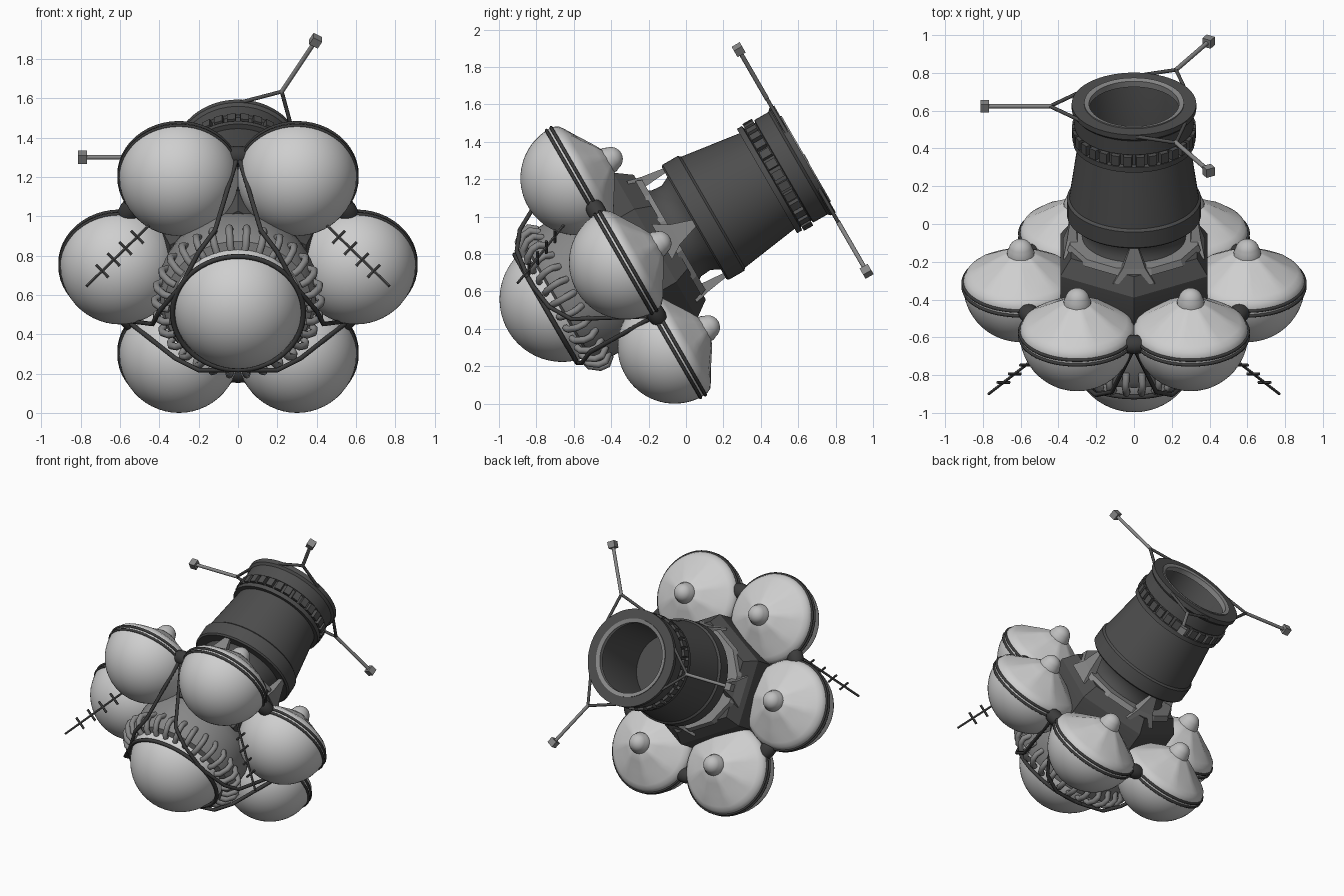
import bpy, bmesh, math
from mathutils import Matrix, Vector

if "Cube" in bpy.data.objects:
    bpy.data.objects.remove(bpy.data.objects["Cube"])

# The craft is built along local z, then tilted 30 degrees above horizontal
M = Matrix.Translation((0, 0, 0.94)) @ Matrix.Rotation(math.radians(-60), 4, 'X')
INV = M.inverted()


def mat(name, v):
    m = bpy.data.materials.new(name)
    m.diffuse_color = (v, v, v, 1)
    m.use_nodes = True
    m.node_tree.nodes["Principled BSDF"].inputs["Base Color"].default_value = m.diffuse_color
    return m


WHITE = mat("light_grey", 0.62)
CAP = mat("cap_grey", 0.52)
MID = mat("mid_grey", 0.24)
DARK = mat("dark_grey", 0.075)
BLACK = mat("near_black", 0.045)


def P(deg, r, s):
    a = math.radians(deg)
    return Vector((r * math.cos(a), -r * math.sin(a), s))


def finish(ob, m, angle=35):
    ob.data.materials.clear()
    ob.data.materials.append(m)
    ob.matrix_world = M
    bpy.ops.object.select_all(action='DESELECT')
    ob.select_set(True)
    bpy.context.view_layer.objects.active = ob
    if angle:
        bpy.ops.object.shade_smooth_by_angle(angle=math.radians(angle))
    return ob


def from_bm(name, bm, m, angle=35):
    bmesh.ops.recalc_face_normals(bm, faces=bm.faces)
    me = bpy.data.meshes.new(name)
    bm.to_mesh(me)
    bm.free()
    ob = bpy.data.objects.new(name, me)
    bpy.context.collection.objects.link(ob)
    return finish(ob, m, angle)


def lathe(name, prof, m, seg=64, c=Vector((0, 0, 0)), turn=0, angle=35, closed=False):
    """Revolve (radius, s[, facet]) points; facet blends the circle to an octagon."""
    bm = bmesh.new()
    rings = []
    for p in prof:
        r, s, f = p if len(p) == 3 else (*p, 0)
        if r < 1e-6:
            rings.append([bm.verts.new(c + Vector((0, 0, s)))])
            continue
        ring = []
        for i in range(seg):
            d = 360 * i / seg
            w = math.radians((d % 45) - 22.5)
            k = 1 - f * (1 - math.cos(math.pi / 8) / math.cos(w))
            ring.append(bm.verts.new(c + P(d + turn, r * k, s)))
        rings.append(ring)
    pairs = list(zip(rings, rings[1:]))
    if closed:
        pairs.append((rings[-1], rings[0]))
    for a, b in pairs:
        for i in range(seg):
            j = (i + 1) % seg
            q = [a[i % len(a)], a[j % len(a)], b[j % len(b)], b[i % len(b)]]
            bm.faces.new(list(dict.fromkeys(q)))
    return from_bm(name, bm, m, angle)


def torus(name, R, s, r, m, c=Vector((0, 0, 0)), seg=64):
    prof = [(R + r * math.cos(k * math.pi / 4), s + r * math.sin(k * math.pi / 4)) for k in range(8)]
    return lathe(name, prof, m, seg, c, angle=60, closed=True)


def tubes(name, paths, r, m, res=2):
    cu = bpy.data.curves.new(name, 'CURVE')
    cu.dimensions = '3D'
    cu.bevel_depth = r
    cu.bevel_resolution = res
    cu.use_fill_caps = True
    for pts in paths:
        sp = cu.splines.new('POLY')
        sp.points.add(len(pts) - 1)
        for q, v in zip(sp.points, pts):
            q.co = (*v, 1)
    ob = bpy.data.objects.new(name, cu)
    bpy.context.collection.objects.link(ob)
    bpy.ops.object.select_all(action='DESELECT')
    ob.select_set(True)
    bpy.context.view_layer.objects.active = ob
    bpy.ops.object.convert(target='MESH')
    return finish(bpy.context.object, m, 50)


def boxes(name, items, size, m):
    """Boxes at (angle, radius, s); size is radial, tangential, axial."""
    bm = bmesh.new()
    for d, r, s in items:
        mx = Matrix.Translation(P(d, r, s)) @ Matrix.Rotation(math.radians(-d), 4, 'Z') @ Matrix.Diagonal((*size, 1))
        bmesh.ops.create_cube(bm, size=1, matrix=mx)
    return from_bm(name, bm, m, 0)


def arc(r, s, a0, a1, n):
    return [(max(0, r * math.cos(math.radians(a0 + (a1 - a0) * i / n))),
             s + r * math.sin(math.radians(a0 + (a1 - a0) * i / n))) for i in range(n + 1)]


# Front sphere and its retaining ring
lathe("front_sphere", arc(0.335, -0.764, -90, 40, 26), WHITE)
torus("front_ring", 0.333, -0.865, 0.013, BLACK)

# Drum behind the sphere, with a crown of bent ribs
lathe("front_drum", [(0.325, -0.80), (0.375, -0.785), (0.395, -0.74), (0.40, -0.58), (0.38, -0.50), (0.30, -0.40)], MID)
tubes("drum_ribs", [[P(12 * i, 0.35, -0.825), P(12 * i, 0.385, -0.815), P(12 * i, 0.42, -0.77),
                     P(12 * i, 0.425, -0.73), P(12 * i, 0.39, -0.69)] for i in range(30)], 0.019, MID)

# Six tanks: hemisphere in front, softly faceted cone and cap behind
for i in range(6):
    a = 60 * i
    c = P(a, 0.6, 0)
    prof = arc(0.305, -0.37, -90, 0, 18) + [(0.302, -0.343), (0.29, -0.318), (0.268, -0.298, 0.3),
                                            (0.20, -0.257, 0.9), (0.13, -0.213, 1), (0.055, -0.172, 0.6), (0, -0.165)]
    lathe("tank_%d" % i, prof, WHITE, 48, c, a)
    lathe("tank_cap_%d" % i, [(0.072, -0.20), (0.072, -0.17)] + arc(0.065, -0.165, 10, 90, 6), CAP, 24, c)
    for k, s in enumerate((-0.357, -0.386)):
        torus("tank_band_%d_%d" % (i, k), 0.305, s, 0.009, BLACK, c, 48)

# Dark fairings between neighbouring tanks
bm = bmesh.new()
for i in range(6):
    d = 30 + 60 * i
    mx = Matrix.Translation(P(d, 0.635, -0.37)) @ Matrix.Rotation(math.radians(-d), 4, 'Z') @ Matrix.Diagonal((0.055, 0.09, 0.05, 1))
    bmesh.ops.create_uvsphere(bm, u_segments=16, v_segments=10, radius=1, matrix=mx)
from_bm("tank_fairings", bm, BLACK, 60)

# Struts from three fairings to the front ring
paths = []
for d in (90, 210, 330):
    for q in (-1, 1):
        paths.append([P(d, 0.65, -0.38), P(d + 15 * q, 0.45, -0.775), P(d + 30 * q, 0.40, -0.845), P(d + 55 * q, 0.335, -0.865)])
tubes("front_struts", paths, 0.012, BLACK)

# Hexagonal hub, grey collar plate and neck
lathe("hub", [(0, -0.52), (0.40, -0.52), (0.45, -0.40), (0.45, -0.19), (0.385, -0.10), (0, -0.10)], DARK, 6, turn=30, angle=20)
lathe("hub_plate", [(0.27, -0.11), (0.365, -0.11), (0.35, -0.075), (0.27, -0.075)], MID, 12, turn=15, angle=20, closed=True)
lathe("neck", [(0.29, -0.10), (0.265, -0.06), (0.26, 0.0), (0.28, 0.04), (0.30, 0.07)], DARK)

# Four tapered fins joining hub and rear barrel
bm = bmesh.new()
for d in (0, 90, 180, 270):
    vs = []
    for s, h, ri, ro in ((-0.15, 0.11, 0.30, 0.375), (-0.07, 0.06, 0.30, 0.355), (0.06, 0.017, 0.31, 0.335)):
        rot = Matrix.Rotation(math.radians(-d), 4, 'Z')
        vs.append([bm.verts.new(rot @ Vector(v)) for v in ((ri, -h, s), (ro, -h, s), (ro, h, s), (ri, h, s))])
    for a, b in zip(vs, vs[1:]):
        for k in range(4):
            bm.faces.new((a[k], a[(k + 1) % 4], b[(k + 1) % 4], b[k]))
    bm.faces.new(vs[0])
    bm.faces.new(vs[-1])
from_bm("hub_fins", bm, MID, 0)

# Rear barrel with open bore
lathe("barrel", [(0.25, 0.05), (0.345, 0.05), (0.355, 0.06), (0.355, 0.155), (0.342, 0.167), (0.295, 0.50),
                 (0.322, 0.50), (0.322, 0.53), (0.302, 0.535), (0.302, 0.60), (0.316, 0.605), (0.316, 0.69),
                 (0.33, 0.705), (0.33, 0.735), (0.262, 0.735), (0.25, 0.70), (0.235, 0.25), (0, 0.25)], DARK)
lathe("bore_lip", [(0.264, 0.73), (0.264, 0.742), (0.238, 0.735), (0.238, 0.70)], MID, closed=True)
boxes("barrel_blocks", [(12 * i, 0.309, 0.567) for i in range(30)], (0.04, 0.045, 0.058), DARK)

# Three outrigger booms on the rear rim
legs, rods, ends = [], [], []
for d in (60, 180, 300):
    for q in (-1, 1):
        legs.append([P(d + 28 * q, 0.322, 0.72), P(d, 0.445, 0.72)])
    rods.append([P(d, 0.31, 0.72), P(d, 0.78, 0.72)])
    ends.append((d, 0.79, 0.72))
tubes("boom_legs", legs, 0.010, DARK)
tubes("boom_rods", [[r[0].lerp(r[1], 0.27), r[1]] for r in rods], 0.012, MID)
boxes("boom_ends", ends, (0.045, 0.05, 0.05), MID)

# Pair of whip antennas with cross bars
paths = []
for x in (-1, 1):
    a, b = Vector((x * 0.44, -0.645, 0.965)), Vector((x * 0.77, -0.9, 0.645))
    paths.append([INV @ a, INV @ b])
    side = (b - a).cross(Vector((0, 1, 0))).normalized() * 0.045
    for f in (0.22, 0.4, 0.58, 0.76):
        p = a.lerp(b, f)
        paths.append([INV @ (p - side), INV @ (p + side)])
tubes("whip_antennas", paths, 0.008, DARK, 1)
